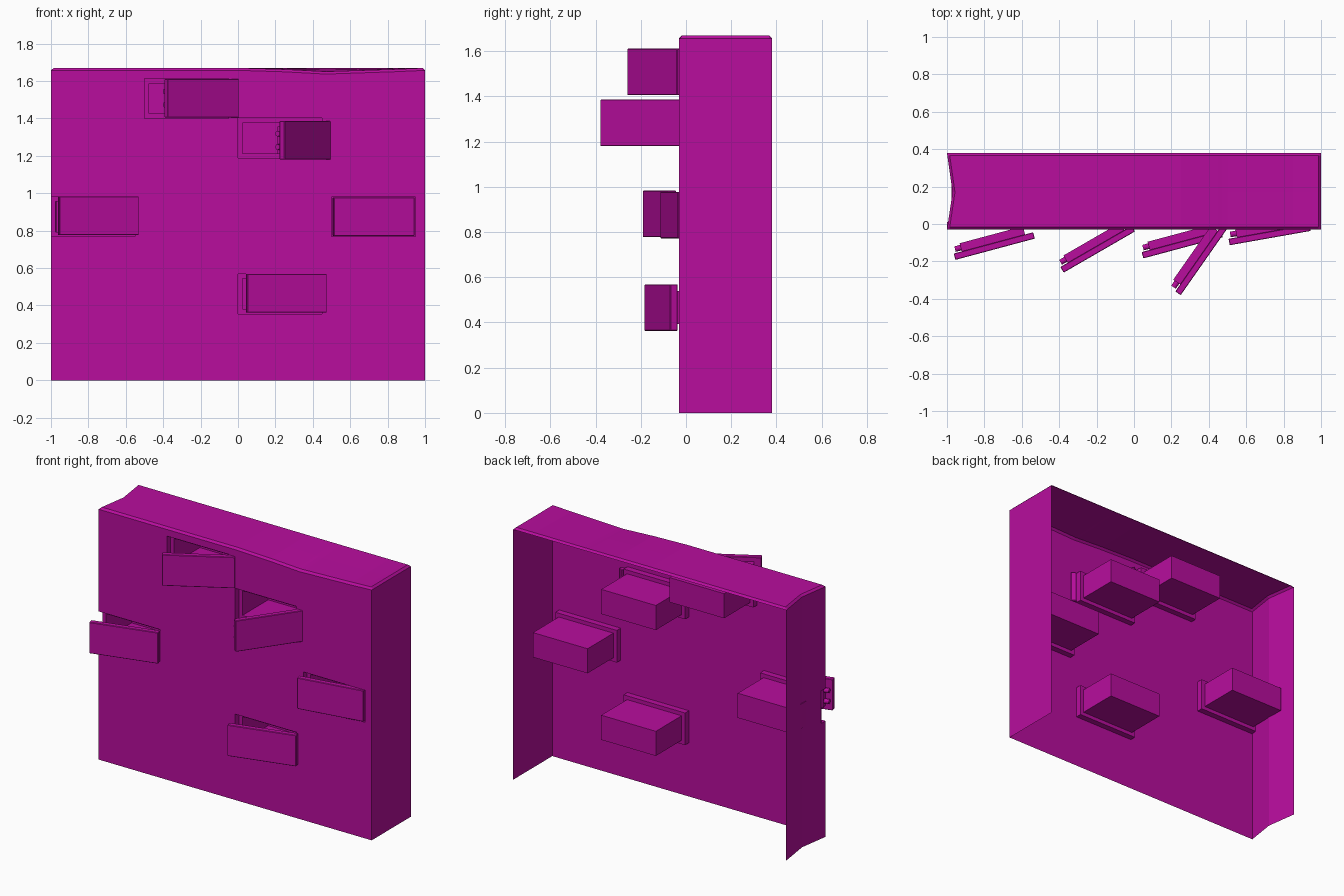
import bpy, bmesh, math
from mathutils import Matrix, Vector

if "Cube" in bpy.data.objects:
    bpy.data.objects.remove(bpy.data.objects["Cube"])

mat = bpy.data.materials.new("magenta")
mat.diffuse_color = (0.48, 0.004, 0.34, 1)
mat.use_nodes = True
mat.node_tree.nodes["Principled BSDF"].inputs["Base Color"].default_value = mat.diffuse_color

FRONT, BACK, MID, TOP, EDGE = -0.03, 0.38, 0.17, 1.67, 0.013
STEP, DEEP = 0.01, 0.28          # niche ledge and niche back
W, H = 0.45, 0.213               # niche opening size

# niche left x, niche bottom z, door hinge corner x, y, door bottom z, opening angle
NICHES = [
    (-1.00, 0.768, -0.53, -0.078, 0.777, 15),
    (-0.50, 1.400, 0.005, -0.040, 1.405, 30),
    (0.00, 1.188, 0.502, -0.020, 1.180, 55),
    (0.00, 0.355, 0.475, -0.070, 0.363, 15),
    (0.50, 0.768, 0.945, -0.037, 0.772, 10),
]


def finish(bm, name):
    bmesh.ops.remove_doubles(bm, verts=bm.verts, dist=1e-5)
    me = bpy.data.meshes.new(name)
    bm.to_mesh(me)
    bm.free()
    me.materials.append(mat)
    ob = bpy.data.objects.new(name, me)
    bpy.context.collection.objects.link(ob)
    return ob


def grid(bm, us, vs, point, skip=lambda u, v: False):
    """Quad grid over us x vs, leaving out cells whose centre is skipped."""
    for a, b in zip(us, us[1:]):
        for c, d in zip(vs, vs[1:]):
            if not skip((a + b) / 2, (c + d) / 2):
                bm.faces.new([bm.verts.new(point(u, v))
                              for u, v in ((a, c), (b, c), (b, d), (a, d))])


def lerp_points(pts, t):
    for (a, va), (b, vb) in zip(pts, pts[1:]):
        if a <= t <= b:
            return va + (vb - va) * (t - a) / (b - a)
    return 0


def sag(x, y):                   # worn dip in the front top edge
    pts = [(0, 0), (0.25, 0.008), (0.47, 0.02), (0.85, 0.007), (1, 0)]
    return lerp_points(pts, x) * (BACK - y) / (BACK - FRONT)


def crease(y):                   # left wall folds inward
    return lerp_points([(FRONT, 0), (MID, 0.03), (BACK, 0)], y)


def in_niche(x, z):
    return any(n[0] < x < n[0] + W and n[1] < z < n[1] + H for n in NICHES)


# wall shell, open at the back and bottom
bm = bmesh.new()
xs = sorted({-1, -1 + EDGE, 0.25, 0.47, 0.85, 1 - EDGE, 1}
            | {round(n[0] + d, 4) for n in NICHES for d in (0, W)})
zs = sorted({0, TOP - EDGE} | {round(n[1] + d, 4) for n in NICHES for d in (0, H)})
rim = TOP - EDGE
# front with niche openings
grid(bm, xs, zs, lambda x, z: (x, FRONT, z - (sag(x, FRONT) if z == rim else 0)), in_niche)
# chamfered top
ys = [FRONT, FRONT + EDGE, MID, BACK - EDGE, BACK]


def top_point(x, y):
    border = abs(x) == 1 or y in (FRONT, BACK)
    z = (rim if border else TOP) - sag(x, y)
    return (x + (crease(y) if x <= -1 + EDGE else 0), y, z)


grid(bm, xs, ys, top_point)
# left side with a notch beside the edge niche
lz = NICHES[0][1]
grid(bm, [FRONT, STEP, MID, BACK], [0, lz, lz + H, rim],
     lambda y, z: (-1 + crease(y), y, z),
     lambda y, z: y < STEP and lz < z < lz + H)
# right side
grid(bm, [BACK, FRONT + EDGE, FRONT], [0, rim], lambda y, z: (1, y, z))
bmesh.ops.remove_doubles(bm, verts=bm.verts, dist=1e-5)
bmesh.ops.recalc_face_normals(bm, faces=bm.faces)
finish(bm, "wall_shell")


# stepped recess behind each opening
def make_niche(i, x, z):
    bm = bmesh.new()

    def loop(y, ix, iz):
        return [bm.verts.new(p) for p in ((x + ix, y, z + iz), (x + W - ix, y, z + iz),
                                          (x + W - ix, y, z + H - iz), (x + ix, y, z + H - iz))]

    loops = [loop(FRONT, 0, 0), loop(STEP, 0, 0), loop(STEP, 0.025, 0.025), loop(DEEP, 0.025, 0.025)]
    for n, (a, b) in enumerate(zip(loops, loops[1:])):
        for k in range(4):
            if i == 0 and n == 0 and k == 3:
                continue         # edge niche is open at the wall corner
            m = (k + 1) % 4
            bm.faces.new((a[k], a[m], b[m], b[k]))
    bm.faces.new(loops[-1])
    finish(bm, f"niche_{i + 1}")


def add_box(bm, lo, hi):
    lo, hi = Vector(lo), Vector(hi)
    m = Matrix.Translation((lo + hi) / 2) @ Matrix.Diagonal((*(hi - lo), 1))
    bmesh.ops.create_cube(bm, size=1, matrix=m)


# door: outer slab, smaller inner slab and two lock bolts, hinged on the right
def make_door(i, x, y, z, angle):
    L, T, DH = 0.44, 0.035, 0.206
    bm = bmesh.new()
    add_box(bm, (-L, 0, 0), (0, T, DH))
    bmesh.ops.bevel(bm, geom=bm.edges[:], offset=0.003, segments=1, affect='EDGES')
    add_box(bm, (-L + 0.045, T, 0.03), (-0.045, 0.08, DH - 0.03))
    for bz in (0.067, 0.139):
        m = Matrix.Translation((-L + 0.035, 0.056, bz)) @ Matrix.Rotation(math.pi / 2, 4, 'Y')
        bmesh.ops.create_cone(bm, cap_ends=True, segments=12, radius1=0.015,
                              radius2=0.015, depth=0.044, matrix=m)
    ob = finish(bm, f"door_{i + 1}")
    ob.location = (x, y, z)
    ob.rotation_euler.z = math.radians(angle)


for i, (nx, nz, hx, hy, dz, ang) in enumerate(NICHES):
    make_niche(i, nx, nz)
    make_door(i, hx, hy, dz, ang)
